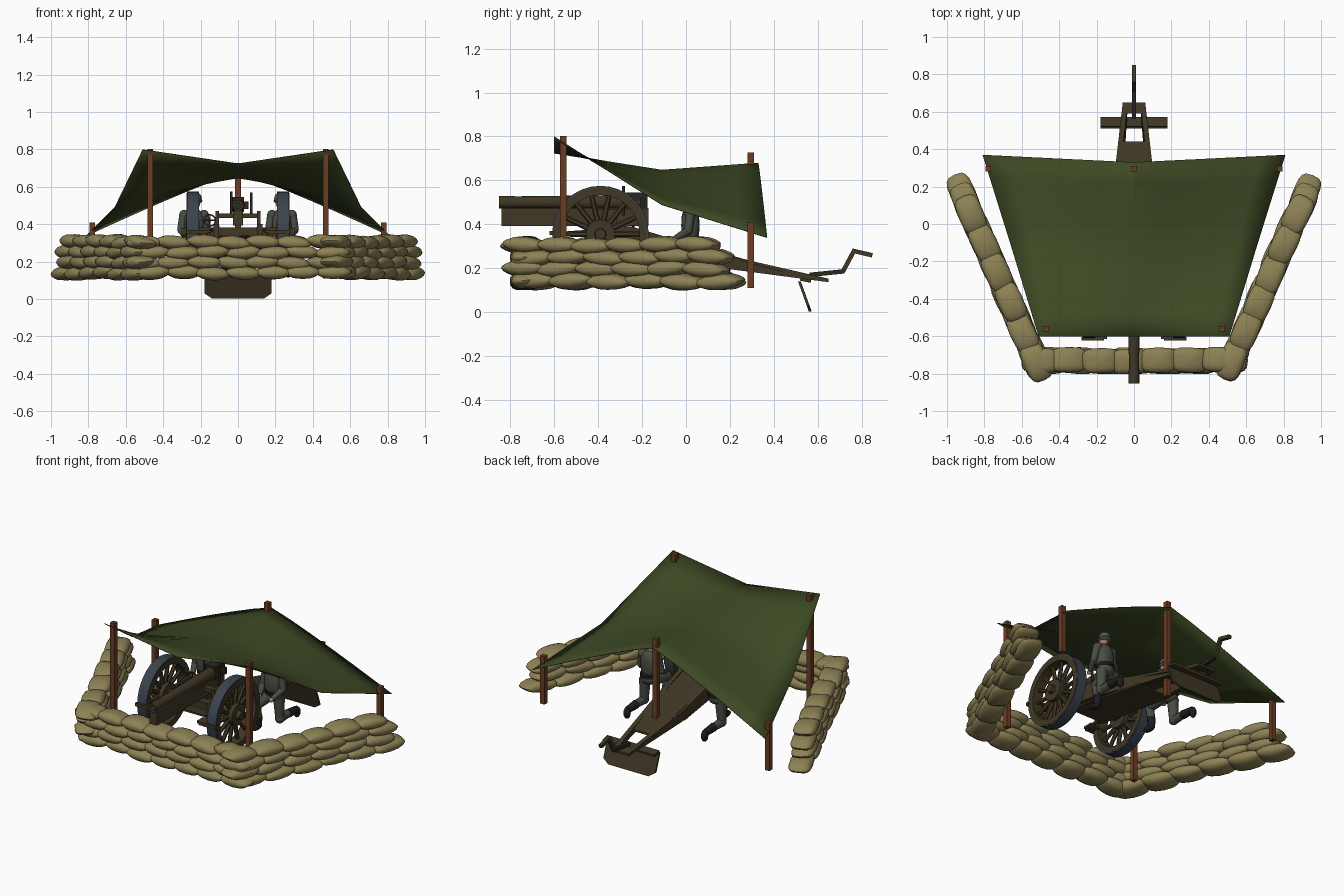
import bpy, bmesh, math, random
from mathutils import Vector, Matrix, Euler

if "Cube" in bpy.data.objects:
    bpy.data.objects.remove(bpy.data.objects["Cube"])

random.seed(4)

def material(name, *rgb):
    m = bpy.data.materials.new(name)
    m.diffuse_color = (*rgb, 1)
    m.use_nodes = True
    m.node_tree.nodes["Principled BSDF"].inputs["Base Color"].default_value = m.diffuse_color
    return m

SAND = material("sandbag tan", 0.265, 0.22, 0.09)
CLOTH = material("canvas green", 0.046, 0.066, 0.017)
WOOD = material("post red brown", 0.15, 0.046, 0.017)
GUN = material("gun brown", 0.052, 0.038, 0.018)
TYRE = material("tyre slate", 0.044, 0.056, 0.074)
METAL = material("dark metal", 0.022, 0.02, 0.015)
UNIFORM = material("uniform grey green", 0.065, 0.075, 0.056)
HELMET = material("helmet grey", 0.08, 0.097, 0.076)
BOOT = material("boot black", 0.012, 0.012, 0.014)
SKIN = material("skin", 0.38, 0.21, 0.13)

def finish(name, bm, mat, smooth=None):
    bmesh.ops.recalc_face_normals(bm, faces=bm.faces)
    me = bpy.data.meshes.new(name)
    bm.to_mesh(me)
    bm.free()
    me.materials.append(mat)
    ob = bpy.data.objects.new(name, me)
    bpy.context.collection.objects.link(ob)
    if smooth:
        bpy.context.view_layer.objects.active = ob
        bpy.ops.object.select_all(action='DESELECT')
        ob.select_set(True)
        bpy.ops.object.shade_smooth_by_angle(angle=math.radians(smooth))
    return ob

def box(name, c, s, mat, rx=0):
    bm = bmesh.new()
    bmesh.ops.create_cube(bm, size=1)
    bm.transform(Matrix.Translation(c) @ Matrix.Rotation(rx, 4, 'X') @ Matrix.Diagonal((*s, 1)))
    return finish(name, bm, mat)

def rod(name, p, q, r1, mat, r2=None, sides=10):
    p, q = Vector(p), Vector(q)
    bm = bmesh.new()
    bmesh.ops.create_cone(bm, cap_ends=True, segments=sides, radius1=r1,
                          radius2=r1 if r2 is None else r2, depth=(q - p).length)
    bm.transform(Matrix.Translation((p + q) / 2) @ (q - p).to_track_quat('Z', 'Y').to_matrix().to_4x4())
    return finish(name, bm, mat, 40)

def ball(name, c, s, mat, rot=(0, 0, 0), power=(1, 1), seg=12, rings=8, pinch=0):
    """Ellipsoid; powers below 1 square it off, pinch flattens its two ends."""
    bm = bmesh.new()
    bmesh.ops.create_uvsphere(bm, u_segments=seg, v_segments=rings, radius=1)
    for v in bm.verts:
        f = [math.copysign(abs(a) ** e, a) for a, e in zip(v.co, (power[0], power[0], power[1]))]
        f[2] *= 1 - pinch * f[0] ** 2
        v.co = Vector(f)
    bm.transform(Matrix.Translation(c) @ Euler(rot).to_matrix().to_4x4() @ Matrix.Diagonal((*s, 1)))
    return finish(name, bm, mat, 50)

def slab(name, pts, push, mat):
    """Polygon in space extruded by a vector."""
    bm = bmesh.new()
    a = [bm.verts.new(p) for p in pts]
    b = [bm.verts.new(Vector(p) + Vector(push)) for p in pts]
    bm.faces.new(a)
    bm.faces.new(b)
    n = len(a)
    for i in range(n):
        bm.faces.new((a[i], a[(i + 1) % n], b[(i + 1) % n], b[i]))
    return finish(name, bm, mat)

def ring(name, c, r0, r1, half, mat, seg=32, axis='X'):
    """Square-section hoop."""
    bm = bmesh.new()
    turn = Matrix.Identity(3) if axis == 'X' else Matrix.Rotation(math.pi / 2, 3, 'Z')
    loops = []
    for i in range(seg):
        a = 2 * math.pi * i / seg
        loops.append([bm.verts.new(Vector(c) + turn @ Vector((x, r * math.cos(a), r * math.sin(a))))
                      for r, x in ((r0, -half), (r1, -half), (r1, half), (r0, half))])
    for i in range(seg):
        p, q = loops[i], loops[(i + 1) % seg]
        for k in range(4):
            bm.faces.new((p[k], p[(k + 1) % 4], q[(k + 1) % 4], q[k]))
    return finish(name, bm, mat, 40)

# Sandbag walls: four staggered courses along each line
def wall(name, p, q, shorten):
    p, q = Vector(p), Vector(q)
    d = (q - p).normalized()
    yaw = math.atan2(d.y, d.x)
    for row in range(4):
        length = (q - p).length - shorten * row
        n = round(length / 0.17)
        step = length / n
        for i in range(n):
            off = 0.025 * (-1) ** row
            c = p + d * (step * (i + 0.5) + off) + Vector((random.uniform(-.006, .006), random.uniform(-.006, .006)))
            ball(name, (c.x, c.y, 0.141 + 0.0545 * row + random.uniform(-.005, .005)),
                 (step * 0.62, 0.068, 0.038), SAND,
                 (random.uniform(-.1, .1), random.uniform(-.09, .09), yaw + random.uniform(-.05, .05)),
                 (0.6, 0.95), 16, 8, 0.5)

wall("front_sandbag", (-0.56, -0.73), (0.56, -0.73), 0)
for s in (-1, 1):
    wall("side_sandbag", (s * 0.50, -0.79), (s * 0.945, 0.22), 0.025)

# Canvas roof: three rows of (edge x, edge y, edge z, middle y, middle z, sag power)
bm = bmesh.new()
rows = [(.51, -.6, .80, -.6, .725, 1), (.66, -.11, .49, -.11, .648, 1.2), (.81, .37, .34, .33, .68, 1.1)]
grid = []
for j in range(9):
    k = min(j // 4, 1)
    t = j / 4 - k
    ex, ey, ez, my, mz, pw = [m + (n - m) * t for m, n in zip(rows[k], rows[k + 1])]
    grid.append([bm.verts.new((ex * u / 6, my + (ey - my) * abs(u / 6), mz + (ez - mz) * abs(u / 6) ** pw))
                 for u in range(-6, 7)])
for r, r2 in zip(grid, grid[1:]):
    for i in range(12):
        bm.faces.new((r[i], r[i + 1], r2[i + 1], r2[i]))
roof = finish("canvas_roof", bm, CLOTH, 30)
roof.modifiers.new("thickness", 'SOLIDIFY').thickness = 0.003

# Roof posts
for x, y, top in ((-.47, -.56, .802), (.47, -.56, .802), (-.78, .295, .41), (.78, .295, .41), (0, .295, .727)):
    box("roof_post", (x, y, (top + .11) / 2), (.03, .03, top - .11), WOOD)

# Barrel, cradle and breech
rod("barrel", (0, -.78, .50), (0, -.2, .50), .027, GUN, .034, 16)
ring("muzzle_collar", (0, -.815, .50), .016, .029, .037, GUN, 16, 'Y')
rod("muzzle_bore", (0, -.79, .50), (0, -.78, .50), .02, METAL)
box("recoil_cradle", (0, -.505, .433), (.052, .67, .082), GUN)
box("breech_block", (0, -.225, .505), (.065, .10, .08), METAL)
box("breech_lever", (.042, -.2, .50), (.03, .02, .04), METAL)
box("cradle_crossbar", (0, -.36, .445), (.23, .04, .025), GUN)
for s in (-1, 1):
    box("trunnion_bracket", (s * .11, -.36, .415), (.018, .09, .11), GUN)
rod("sight_left", (-.035, -.285, .45), (-.035, -.285, .575), .007, METAL)
rod("sight_right", (.07, -.285, .44), (.07, -.285, .57), .007, METAL)
ring("aiming_wheel", (-.15, -.24, .42), .026, .034, .005, METAL, 16, 'Y')
rod("aiming_shaft", (-.15, -.24, .42), (-.15, -.36, .42), .007, METAL)
for i in range(2):
    d = Vector((math.cos(i * math.pi / 2), 0, math.sin(i * math.pi / 2))) * .03
    c = Vector((-.15, -.24, .42))
    rod("aiming_wheel_spoke", c - d, c + d, .004, METAL, sides=6)

# Axle, wheels and front seats
box("axle", (0, -.39, .36), (.46, .05, .045), GUN)
for s in (-1, 1):
    c = Vector((s * .241, -.39, .355))
    ring("wheel_tyre", c, .206, .22, .032, TYRE)
    ring("wheel_rim", c, .178, .213, .0335, GUN)
    rod("wheel_hub", c - Vector((.036, 0, 0)), c + Vector((.036, 0, 0)), .066, GUN, sides=20)
    rod("wheel_cap", c, c + Vector((s * .06, 0, 0)), .03, GUN, .024, 14)
    for i in range(14):
        a = 2 * math.pi * i / 14
        d = Vector((0, math.cos(a), math.sin(a)))
        rod("wheel_spoke", c + d * .05, c + d * .185, .014, GUN, .011, 6)
    box("front_seat", (s * .18, -.585, .362), (.07, .06, .014), GUN)
    rod("seat_arm", (s * .16, -.58, .355), (s * .14, -.37, .37), .010, GUN, sides=6)
    slab("seat_step", [(s * .16, -.622, .35), (s * .28, -.622, .35), (s * .28, -.622, .37), (s * .16, -.622, .37)],
         (0, .018, 0), GUN)

# Trail: two converging cheeks with plates between them
for s in (-1, 1):
    slab("trail_cheek", [(s * .13, -.46, .31), (s * .13, -.46, .40), (s * .13, -.25, .39), (s * .112, .2, .255),
                         (s * .06, .65, .152), (s * .06, .65, .136), (s * .112, .2, .195), (s * .13, -.25, .29)],
         (-s * .028, 0, 0), GUN)
slab("trail_top_plate", [(-.12, -.22, .37), (.12, -.22, .37), (.085, .44, .195), (-.085, .44, .195)], (0, 0, -.012), GUN)
slab("trail_floor", [(-.125, -.42, .305), (.125, -.42, .305), (.115, .18, .205), (-.115, .18, .205)], (0, 0, -.01), GUN)
slab("trail_end_plate", [(-.065, .59, .162), (.065, .59, .162), (.058, .65, .15), (-.058, .65, .15)], (0, 0, -.014), GUN)

# Spade and lifting handle
spade = [(-.18, .14), (.18, .14), (.18, .03), (.14, .003), (-.14, .003), (-.18, .03)]
slab("spade", [(x, .51 + (.14 - z) * .36, z) for x, z in spade], (0, .013, .0), GUN)
box("spade_top_bar", (0, .545, .145), (.36, .05, .014), GUN, -.2)
path = [(.57, .17), (.715, .185), (.765, .278), (.842, .26)]
for (y, z), (y2, z2) in zip(path, path[1:]):
    d = Vector((0, y2 - y, z2 - z))
    box("lifting_handle", (0, (y + y2) / 2, (z + z2) / 2), (.022, d.length + .014, .02), METAL if y < .6 else GUN,
        math.atan2(d.z, d.y))

# Two kneeling crew members
for s in (-1, 1):
    def at(x, y, z):
        return Vector((s * (.235 + x), y, z))
    ball("crew_torso", at(0, .02, .395), (.056, .042, .088), UNIFORM, power=(.8, .75))
    ball("crew_hips", at(0, .03, .315), (.054, .045, .04), UNIFORM)
    rod("crew_belt", at(0, .025, .325), at(0, .025, .345), .055, BOOT, sides=12)
    rod("crew_neck", at(0, .015, .46), at(-.005, .01, .50), .018, SKIN)
    ball("crew_head", at(-.008, .003, .515), (.026, .03, .034), SKIN)
    ball("crew_helmet", at(-.008, .008, .537), (.034, .039, .034), HELMET)
    ball("crew_helmet_brim", at(-.008, .010, .524), (.038, .043, .014), HELMET)
    for k in (-1, 1):
        ball("crew_shoulder", at(k * .053, .02, .45), (.026, .027, .027), UNIFORM)
        rod("crew_upper_arm", at(k * .056, .02, .45), at(k * .07, .01, .37), .023, UNIFORM, .02)
        ball("crew_elbow", at(k * .07, .01, .37), (.02, .02, .02), UNIFORM)
        rod("crew_forearm", at(k * .07, .01, .37), at(k * .045, -.055, .33), .02, UNIFORM, .014)
        ball("crew_hand", at(k * .042, -.065, .325), (.014, .016, .014), SKIN)
    # outer leg kneels, inner leg has its foot planted
    rod("kneeling_thigh", at(.028, .03, .305), at(.034, .03, .175), .034, UNIFORM, .026)
    ball("kneeling_knee", at(.034, .03, .17), (.028, .028, .028), UNIFORM)
    rod("kneeling_shin", at(.034, .03, .17), at(.034, .13, .17), .026, UNIFORM, .022)
    rod("kneeling_boot", at(.034, .11, .17), at(.034, .20, .165), .026, BOOT, .02)
    ball("kneeling_toe", at(.034, .20, .148), (.021, .022, .034), BOOT)
    rod("raised_thigh", at(-.028, .02, .305), at(-.035, -.10, .285), .034, UNIFORM, .027)
    ball("raised_knee", at(-.035, -.10, .283), (.028, .028, .028), UNIFORM)
    rod("raised_shin", at(-.035, -.10, .283), at(-.035, -.085, .20), .026, UNIFORM, .023)
    rod("planted_boot", at(-.035, -.085, .21), at(-.035, -.085, .15), .025, BOOT, .022)
    ball("planted_toe", at(-.035, -.105, .15), (.023, .045, .018), BOOT)
